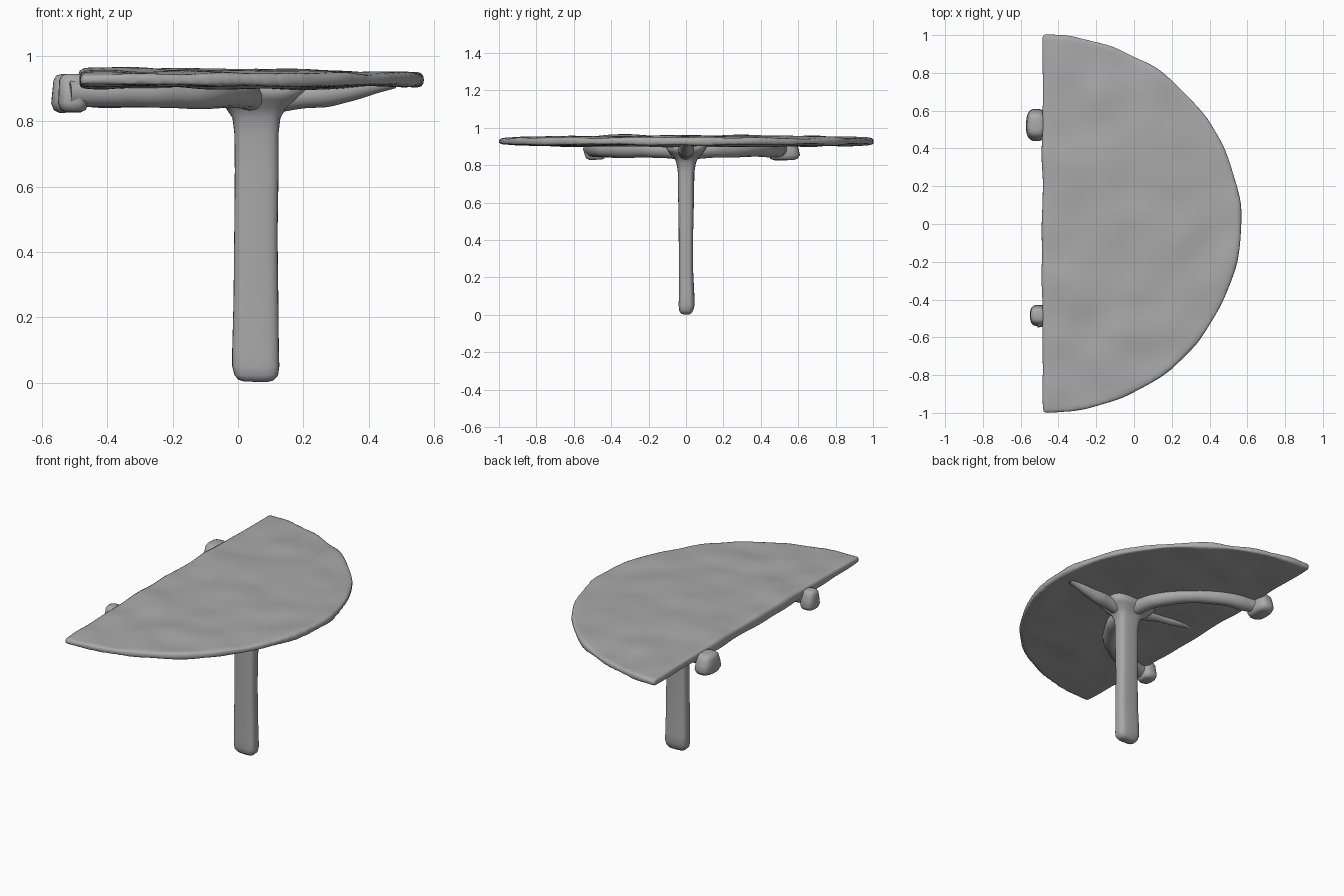
import bpy, bmesh, math
from mathutils import Vector, noise

cube = bpy.data.objects.get("Cube")
if cube:
    bpy.data.objects.remove(cube, do_unlink=True)

# One plain grey for the whole piece
grey = bpy.data.materials.new("stone grey")
colour = (0.4, 0.4, 0.4, 1)
grey.diffuse_color = colour
grey.use_nodes = True
grey.node_tree.nodes["Principled BSDF"].inputs["Base Color"].default_value = colour


def finish(name, mesh, rough=0.0, scale=5):
    """Add a mesh with smooth shading and a hand-worked, slightly uneven surface."""
    for v in mesh.vertices:
        p = v.co.copy()
        v.co += v.normal * rough * noise.noise(p * scale)
    mesh.materials.clear()
    mesh.materials.append(grey)
    for poly in mesh.polygons:
        poly.use_smooth = True
    obj = bpy.data.objects.new(name, mesh)
    bpy.context.collection.objects.link(obj)
    return obj


def baked(obj):
    """Return the evaluated mesh of a temporary object and remove that object."""
    bpy.context.view_layer.update()
    deps = bpy.context.evaluated_depsgraph_get()
    mesh = bpy.data.meshes.new_from_object(obj.evaluated_get(deps))
    bpy.data.objects.remove(obj, do_unlink=True)
    return mesh


def loft(name, sections, power=4, sides=32, rough=0.004):
    """Stack rounded-rectangle sections (x, y, z, half width, half depth)."""
    bm = bmesh.new()
    rings = []
    for x, y, z, w, d in sections:
        ring = []
        for i in range(sides):
            a = math.tau * i / sides
            c, s = math.cos(a), math.sin(a)
            ring.append(bm.verts.new((
                x + w * math.copysign(abs(c) ** (2 / power), c),
                y + d * math.copysign(abs(s) ** (2 / power), s), z)))
        rings.append(ring)
    for low, high in zip(rings, rings[1:]):
        for i in range(sides):
            j = (i + 1) % sides
            bm.faces.new((low[i], low[j], high[j], high[i]))
    bm.faces.new(rings[0][::-1])
    bm.faces.new(rings[-1])
    mesh = bpy.data.meshes.new(name)
    bm.to_mesh(mesh)
    bm.free()
    return finish(name, mesh, rough)


def strut(name, points, rough=0.008):
    """Round bar through (x, y, z, radius) points."""
    curve = bpy.data.curves.new(name, "CURVE")
    curve.dimensions = "3D"
    curve.bevel_depth = 1
    curve.bevel_resolution = 4
    curve.resolution_u = 10
    curve.use_fill_caps = True
    spline = curve.splines.new("BEZIER")
    spline.bezier_points.add(len(points) - 1)
    for bp, (x, y, z, r) in zip(spline.bezier_points, points):
        bp.co = (x, y, z)
        bp.radius = r
        bp.handle_left_type = bp.handle_right_type = "AUTO"
    obj = bpy.data.objects.new(name + "_path", curve)
    bpy.context.collection.objects.link(obj)
    return finish(name, baked(obj), rough, 9)


# Half-round top: extruded outline, remeshed and rounded, thinner to the rim
bm = bmesh.new()
steps = 64
outline = [bm.verts.new((-0.485 + 1.05 * math.cos(a), 1.005 * math.sin(a), 0.895))
           for a in (math.pi * (i / steps - 0.5) for i in range(steps + 1))]
face = bm.faces.new(outline)
grown = bmesh.ops.extrude_face_region(bm, geom=[face])
bmesh.ops.translate(bm, vec=(0, 0, 0.06),
                    verts=[g for g in grown["geom"] if isinstance(g, bmesh.types.BMVert)])
bmesh.ops.recalc_face_normals(bm, faces=bm.faces)
mesh = bpy.data.meshes.new("top_blank")
bm.to_mesh(mesh)
bm.free()
blank = bpy.data.objects.new("top_blank", mesh)
bpy.context.collection.objects.link(blank)
remesh = blank.modifiers.new("Remesh", "REMESH")
remesh.mode = "VOXEL"
remesh.voxel_size = 0.015
soften = blank.modifiers.new("Soften", "SMOOTH")
soften.iterations = 4
top_mesh = baked(blank)
for v in top_mesh.vertices:
    reach = math.hypot((v.co.x + 0.485) / 1.05, v.co.y)
    thin = 1 - 0.35 * max(0, reach - 0.4) / 0.6
    v.co.z = 0.928 + (v.co.z - 0.925) * thin
finish("table_top", top_mesh, 0.012)

# Flat leg with rounded foot and a flared head
loft("leg", [
    (0.055, 0, 0.004, 0.035, 0.015), (0.055, 0, 0.008, 0.052, 0.026),
    (0.055, 0, 0.022, 0.066, 0.036), (0.054, 0.003, 0.05, 0.072, 0.042),
    (0.054, 0.003, 0.1, 0.072, 0.042), (0.055, 0, 0.25, 0.068, 0.038),
    (0.055, 0, 0.45, 0.066, 0.039), (0.057, 0, 0.65, 0.067, 0.042),
    (0.057, 0, 0.76, 0.068, 0.044), (0.057, 0, 0.81, 0.074, 0.052),
    (0.055, 0, 0.84, 0.092, 0.064), (0.05, 0, 0.865, 0.125, 0.09),
    (0.05, 0, 0.91, 0.17, 0.12)], power=3.4)

# Curved wishbone arms reaching back to the straight edge
for side, label in ((1, "back"), (-1, "front")):
    strut(label + "_arm", [
        (0.05, 0, 0.875, 0.05), (-0.02, 0.22 * side, 0.885, 0.046),
        (-0.26, 0.44 * side, 0.885, 0.044), (-0.52, 0.51 * side, 0.885, 0.042)])

# Knuckles at the arm ends
for label, y, x, w, d in (("back", 0.525, -0.515, 0.055, 0.085),
                          ("front", -0.485, -0.505, 0.047, 0.058)):
    loft(label + "_knuckle", [
        (x, y, 0.828, w * 0.6, d * 0.6), (x, y, 0.835, w * 0.85, d * 0.85),
        (x, y, 0.855, w, d), (x, y, 0.89, w * 0.95, d * 0.9),
        (x, y, 0.925, w * 0.9, d * 0.75), (x, y, 0.94, w * 0.75, d * 0.6),
        (x, y, 0.945, w * 0.4, d * 0.35)], power=2.8, sides=24)

# Tapering ribs along the centre line under the top
strut("outer_rib", [(0.05, 0, 0.87, 0.045), (0.25, 0, 0.882, 0.042),
                    (0.36, 0, 0.898, 0.032), (0.48, 0, 0.918, 0.015)])
strut("inner_rib", [(0.05, 0, 0.88, 0.04), (-0.2, 0.03, 0.9, 0.026),
                    (-0.45, 0.06, 0.915, 0.018)])
